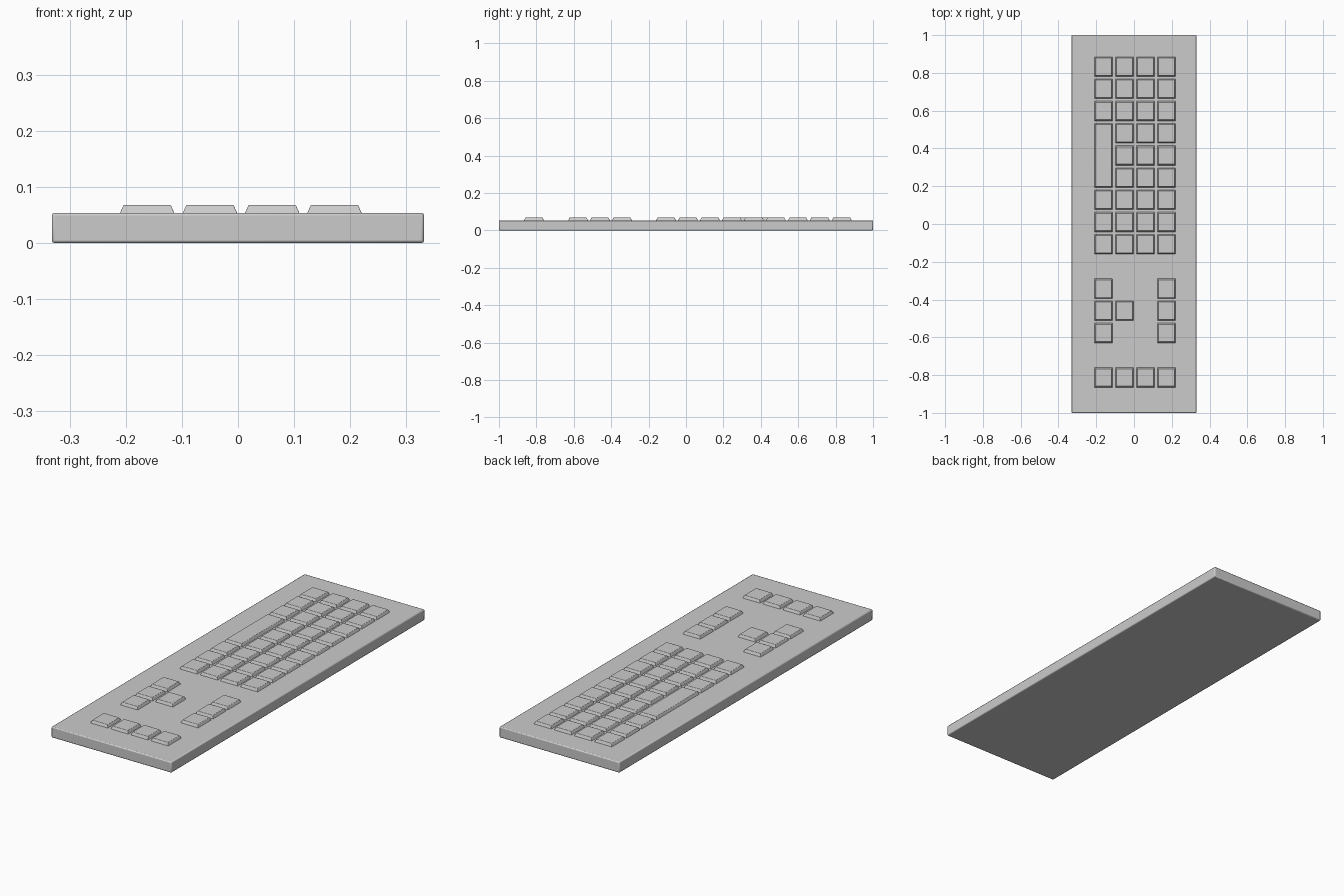
import bpy
import bmesh

cube = bpy.data.objects.get("Cube")
if cube:
    bpy.data.objects.remove(cube, do_unlink=True)

# One plain grey plastic for everything
grey = bpy.data.materials.new("grey plastic")
grey.use_nodes = True
colour = (0.6, 0.6, 0.6, 1)
grey.diffuse_color = colour
grey.node_tree.nodes["Principled BSDF"].inputs["Base Color"].default_value = colour


def tapered_box(name, x, y, width, length, bottom, top, inset, bevel, angle):
    """Box whose top is inset on all four sides, with softened edges."""
    bm = bmesh.new()
    bmesh.ops.create_cube(bm, size=1)
    for v in bm.verts:
        shrink = 2 * inset if v.co.z > 0 else 0
        v.co.x = x + v.co.x * (width - shrink)
        v.co.y = y + v.co.y * (length - shrink)
        v.co.z = top if v.co.z > 0 else bottom
    mesh = bpy.data.meshes.new(name)
    bm.to_mesh(mesh)
    bm.free()
    mesh.materials.append(grey)
    obj = bpy.data.objects.new(name, mesh)
    bpy.context.collection.objects.link(obj)
    mod = obj.modifiers.new("soft edges", "BEVEL")
    mod.width = bevel
    mod.segments = 2
    bpy.ops.object.select_all(action="DESELECT")
    obj.select_set(True)
    bpy.context.view_layer.objects.active = obj
    bpy.ops.object.shade_smooth_by_angle(angle=angle)
    return obj


# Case
CASE_TOP, KEY_TOP = 0.054, 0.068
tapered_box("case", 0, 0, 0.664, 2.0, 0, CASE_TOP, 0, 0.005, 0.8)

# Keys
columns = [-0.162, -0.05, 0.061, 0.172]
PITCH = 0.1175


def key(name, column, y, length=0.108):
    tapered_box(name, columns[column], y, 0.1, length,
                CASE_TOP - 0.004, KEY_TOP, 0.008, 0.0015, 0.8)


# Main block, with the long key replacing three in the first column
for row in range(9):
    for col in range(4):
        if not (col == 0 and row in (3, 4, 5)):
            key(f"main_key_{row}_{col}", col, 0.833 - row * PITCH)
key("long_key", 0, 0.833 - 4 * PITCH, 0.108 + 2 * PITCH)

# Arrow and editing clusters
for row in range(3):
    key(f"arrow_key_{row}", 0, -0.342 - row * PITCH)
    key(f"edit_key_{row}", 3, -0.342 - row * PITCH)
key("arrow_key_side", 1, -0.342 - PITCH)

# End row
for col in range(4):
    key(f"end_key_{col}", col, -0.813)
